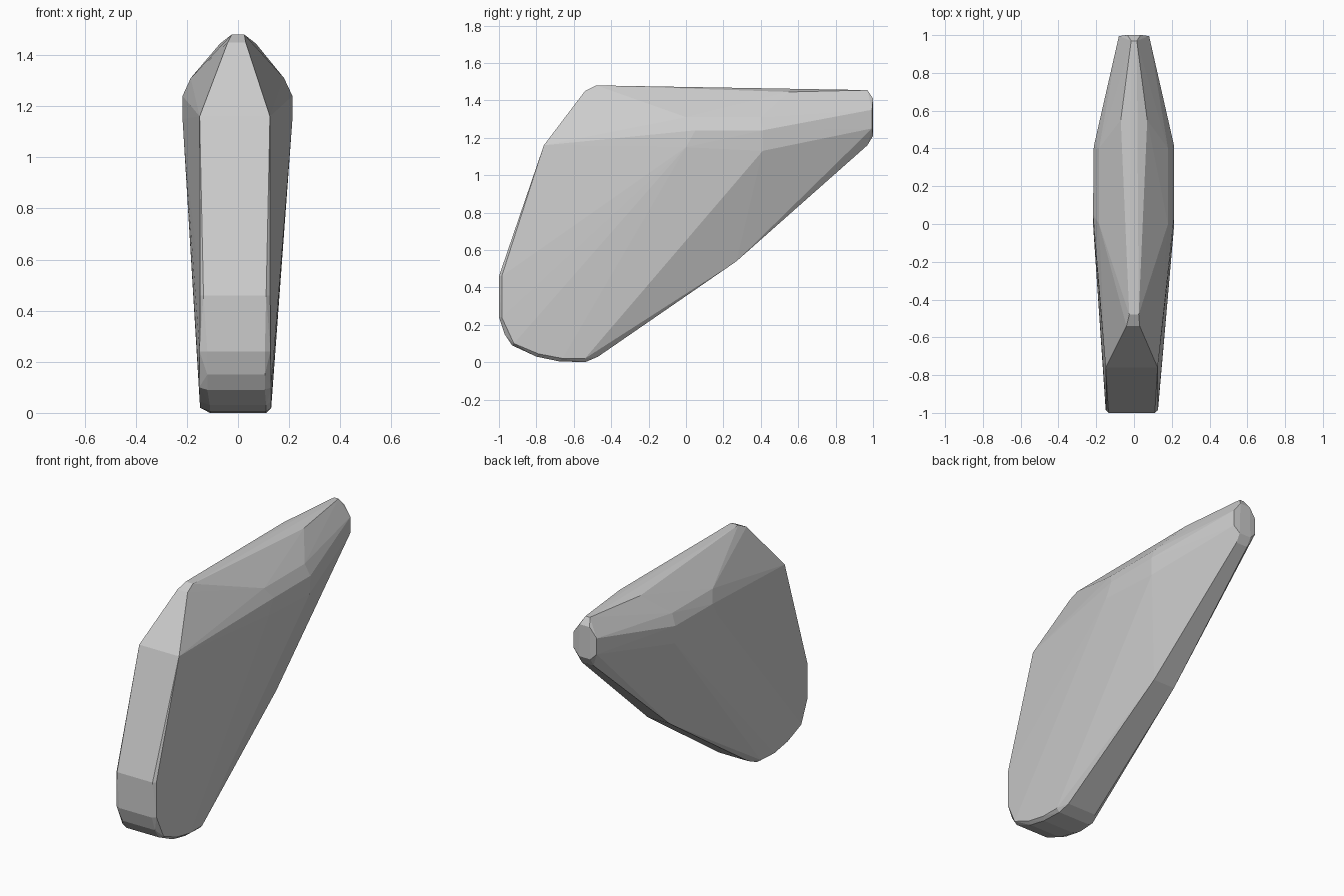
import bpy, bmesh, math

# Cross-section corners: (y, z, left x, right x)
rounded_foot = [  # outer rim of the foot
    (-1.0, 0.46, -0.135, 0.11), (-1.0, 0.24, -0.12, 0.105),
    (-0.97, 0.15, -0.12, 0.105), (-0.93, 0.09, -0.12, 0.105),
    (-0.80, 0.03, -0.11, 0.11), (-0.68, 0.005, -0.11, 0.11),
    (-0.54, 0.0, -0.11, 0.11), (-0.47, 0.03, -0.10, 0.10)]
foot_sides = [  # slightly inset side edges of the foot
    (-0.985, 0.46, -0.148, 0.126), (-0.985, 0.24, -0.15, 0.127),
    (-0.92, 0.10, -0.152, 0.13), (-0.79, 0.045, -0.15, 0.13),
    (-0.66, 0.02, -0.148, 0.13), (-0.54, 0.02, -0.14, 0.13)]
front_and_top = [
    (-0.76, 1.16, -0.15, 0.125), (-0.54, 1.45, -0.04, 0.03),
    (-0.48, 1.48, -0.025, 0.025), (0.55, 1.445, -0.07, 0.07),
    (0.97, 1.455, -0.015, 0.015)]
shoulders = [
    (0.0, 1.31, -0.185, 0.18), (0.40, 1.31, -0.185, 0.18),
    (0.05, 1.24, -0.217, 0.213), (0.41, 1.24, -0.213, 0.213),
    (0.0, 1.15, -0.217, 0.213), (0.41, 1.13, -0.21, 0.21)]
tail_and_keel = [
    (1.0, 1.41, -0.035, 0.035), (0.995, 1.35, -0.08, 0.08),
    (0.995, 1.25, -0.08, 0.08), (1.0, 1.21, -0.04, 0.04),
    (0.97, 1.16, -0.04, 0.04), (0.27, 0.54, -0.075, 0.075)]

# Faceted convex body wrapped around the corners
bm = bmesh.new()
for y, z, left, right in rounded_foot + foot_sides + front_and_top + shoulders + tail_and_keel:
    for x in (left, right):
        bm.verts.new((x, y, z))
bmesh.ops.convex_hull(bm, input=bm.verts[:])
bmesh.ops.delete(bm, geom=[v for v in bm.verts if not v.link_faces], context='VERTS')
bmesh.ops.dissolve_limit(bm, angle_limit=math.radians(1.0), verts=bm.verts[:], edges=bm.edges[:])
bmesh.ops.recalc_face_normals(bm, faces=bm.faces[:])

mesh = bpy.data.meshes.new("faceted_body")
bm.to_mesh(mesh)
bm.free()
body = bpy.data.objects.new("faceted_body", mesh)
bpy.context.collection.objects.link(body)
